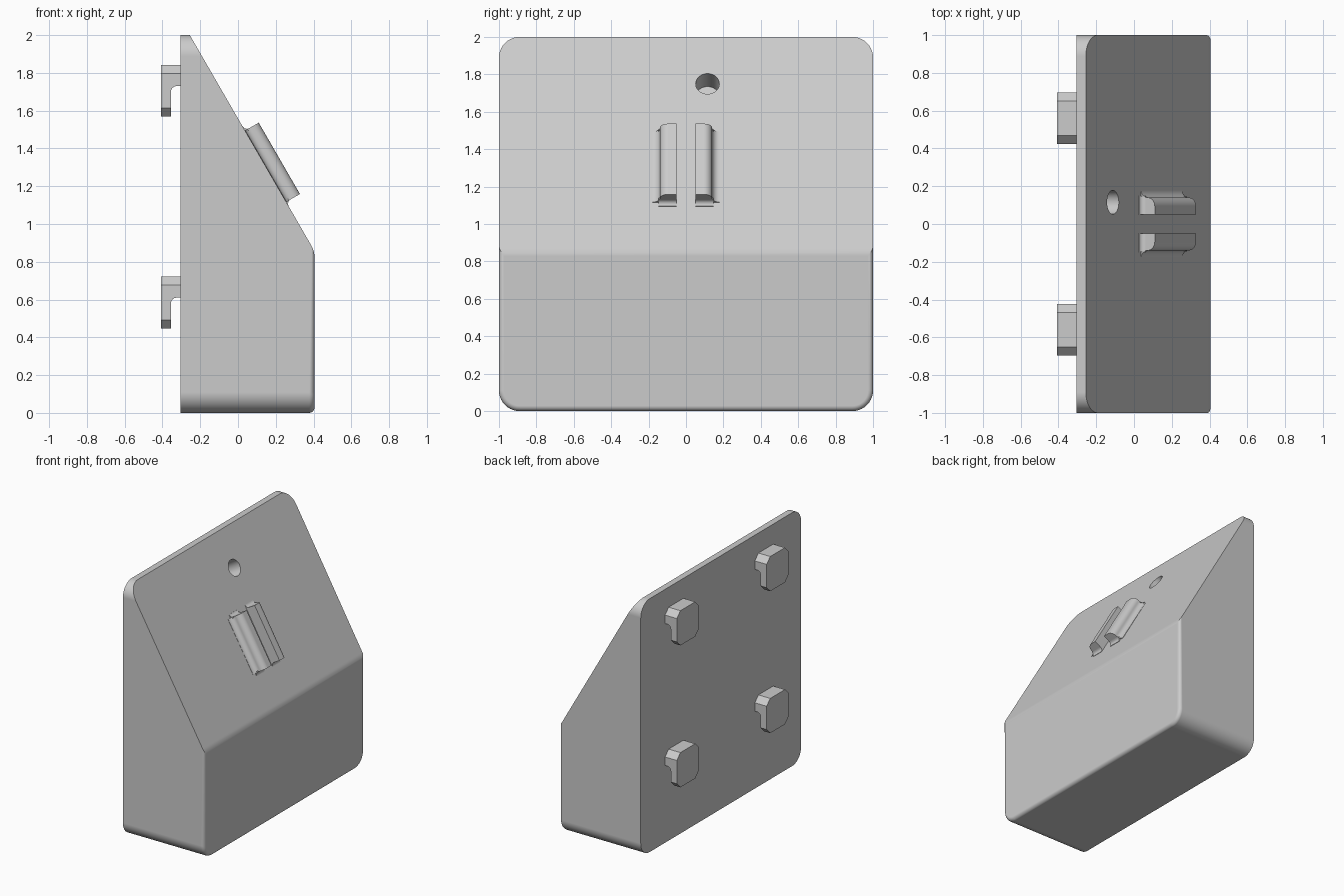
import bpy, bmesh
from math import sin, cos, pi, radians
from mathutils import Matrix, Vector

cube = bpy.data.objects.get("Cube")
if cube:
    bpy.data.objects.remove(cube)

grey = bpy.data.materials.new("light grey plastic")
grey.use_nodes = True
grey.diffuse_color = (0.6, 0.6, 0.6, 1)
grey.node_tree.nodes["Principled BSDF"].inputs["Base Color"].default_value = grey.diffuse_color

BACK, FRONT, TILT = -0.305, 0.405, radians(30)
NORMAL = Vector((cos(TILT), 0, sin(TILT)))
DOWN = Vector((sin(TILT), 0, -cos(TILT)))


def slope_frame(x, y, z):
    """Local x runs down the slope, local z points out of it."""
    rot = Matrix((DOWN, (0, 1, 0), NORMAL)).transposed().to_4x4()
    return Matrix.Translation((x, y, z)) @ rot


def arc(cx, cy, r, start, end, n=10):
    return [(cx + r * cos(radians(start + (end - start) * i / n)),
             cy + r * sin(radians(start + (end - start) * i / n))) for i in range(n + 1)]


def prism(points, vec):
    bm = bmesh.new()
    face = bm.faces.new([bm.verts.new(p) for p in points])
    out = bmesh.ops.extrude_face_region(bm, geom=[face])["geom"]
    bmesh.ops.translate(bm, vec=vec, verts=[v for v in out if isinstance(v, bmesh.types.BMVert)])
    bmesh.ops.recalc_face_normals(bm, faces=bm.faces)
    return bm


def add(name, bm, matrix=Matrix()):
    bmesh.ops.transform(bm, matrix=matrix, verts=bm.verts)
    bmesh.ops.recalc_face_normals(bm, faces=bm.faces)
    mesh = bpy.data.meshes.new(name)
    bm.to_mesh(mesh)
    bm.free()
    mesh.materials.append(grey)
    ob = bpy.data.objects.new(name, mesh)
    bpy.context.collection.objects.link(ob)
    return ob


def activate(ob):
    bpy.ops.object.select_all(action="DESELECT")
    ob.select_set(True)
    bpy.context.view_layer.objects.active = ob


def cut(ob, cutter):
    mod = ob.modifiers.new("cut", "BOOLEAN")
    mod.operation, mod.solver, mod.object = "DIFFERENCE", "EXACT", cutter
    activate(ob)
    bpy.ops.object.modifier_apply(modifier=mod.name)
    bpy.data.objects.remove(cutter)


def smooth(ob):
    activate(ob)
    bpy.ops.object.shade_smooth_by_angle(angle=radians(25))
    ob.modifiers.new("even shading", "WEIGHTED_NORMAL").keep_sharp = True


# Body: rounded slab, sliced by the slope, front rim rounded
R = 0.11
outline = (arc(1 - R, 2 - R, R, 0, 90) + arc(R - 1, 2 - R, R, 90, 180)
           + arc(R - 1, R, R, 180, 270) + arc(1 - R, R, R, 270, 360))
bm = prism([(BACK, y, z) for y, z in outline], (FRONT - BACK, 0, 0))
sliced = bmesh.ops.bisect_plane(bm, geom=bm.verts[:] + bm.edges[:] + bm.faces[:], dist=1e-5,
                                plane_co=(-0.255, 0, 2), plane_no=NORMAL, clear_outer=True)
rim = [e for e in sliced["geom_cut"] if isinstance(e, bmesh.types.BMEdge)]
bmesh.ops.contextual_create(bm, geom=rim)
front_edges = [e for e in bm.edges if all(v.co.x > FRONT - 0.001 for v in e.verts)]
bmesh.ops.bevel(bm, geom=front_edges, offset=0.028, offset_type="OFFSET", segments=5,
                profile=0.5, affect="EDGES", clamp_overlap=True)
body = add("body", bm)

# Blind hole drilled square to the slope
bm = bmesh.new()
bmesh.ops.create_cone(bm, cap_ends=True, segments=40, radius1=0.063, radius2=0.063, depth=0.28)
cut(body, add("hole_cutter", bm, slope_frame(-0.111, 0.115, 1.75)))
smooth(body)

# Pair of clip rails with flared feet
HALF, HEIGHT, FOOT = 0.218, 0.083, 0.025
for side, label in ((1, "left"), (-1, "right")):
    frame = slope_frame(0.147, 0, 1.306)
    section = ([(0.05, -0.01), (0.05, HEIGHT)] + arc(0.095, HEIGHT - 0.045, 0.045, 90, 0)
               + arc(0.178, 0.038, 0.038, 180, 270)[1:] + [(0.178, -0.01)])
    rail = prism([(-HALF, side * y, z) for y, z in section], (2 * HALF, 0, 0))
    smooth(add(label + "_rail", rail, frame))
    for end, place in ((1, "lower"), (-1, "upper")):
        fillet = ([(HALF - 0.01, -0.01), (HALF - 0.01, FOOT)]
                  + arc(HALF + FOOT, FOOT, FOOT, 180, 270, 6) + [(HALF + FOOT, -0.01)])
        foot = prism([(end * x, side * 0.05, z) for x, z in fillet], (0, side * 0.098, 0))
        smooth(add(f"{label}_rail_{place}_foot", foot, frame))

# Four mounting hooks: chamfered blocks with a slot cut below the neck
W, C = 0.137, 0.045
octagon = [(W, C - W), (W, W - C), (W - C, W), (C - W, W),
           (-W, W - C), (-W, C - W), (C - W, -W), (W - C, -W)]
slot = [(-0.355, -0.2)] + arc(-0.325, -0.005, 0.03, 180, 90, 6) + [(-0.25, 0.025), (-0.25, -0.2)]
for z, row in ((1.705, "upper"), (0.585, "lower")):
    for y, label in ((0.56, "left"), (-0.56, "right")):
        place = Matrix.Translation((0, y, z))
        hook = add(f"{row}_{label}_hook", prism([(-0.408, a, b) for a, b in octagon], (0.113, 0, 0)), place)
        cut(hook, add("slot_cutter", prism([(a, -0.3, b) for a, b in slot], (0, 0.6, 0)), place))
        smooth(hook)
